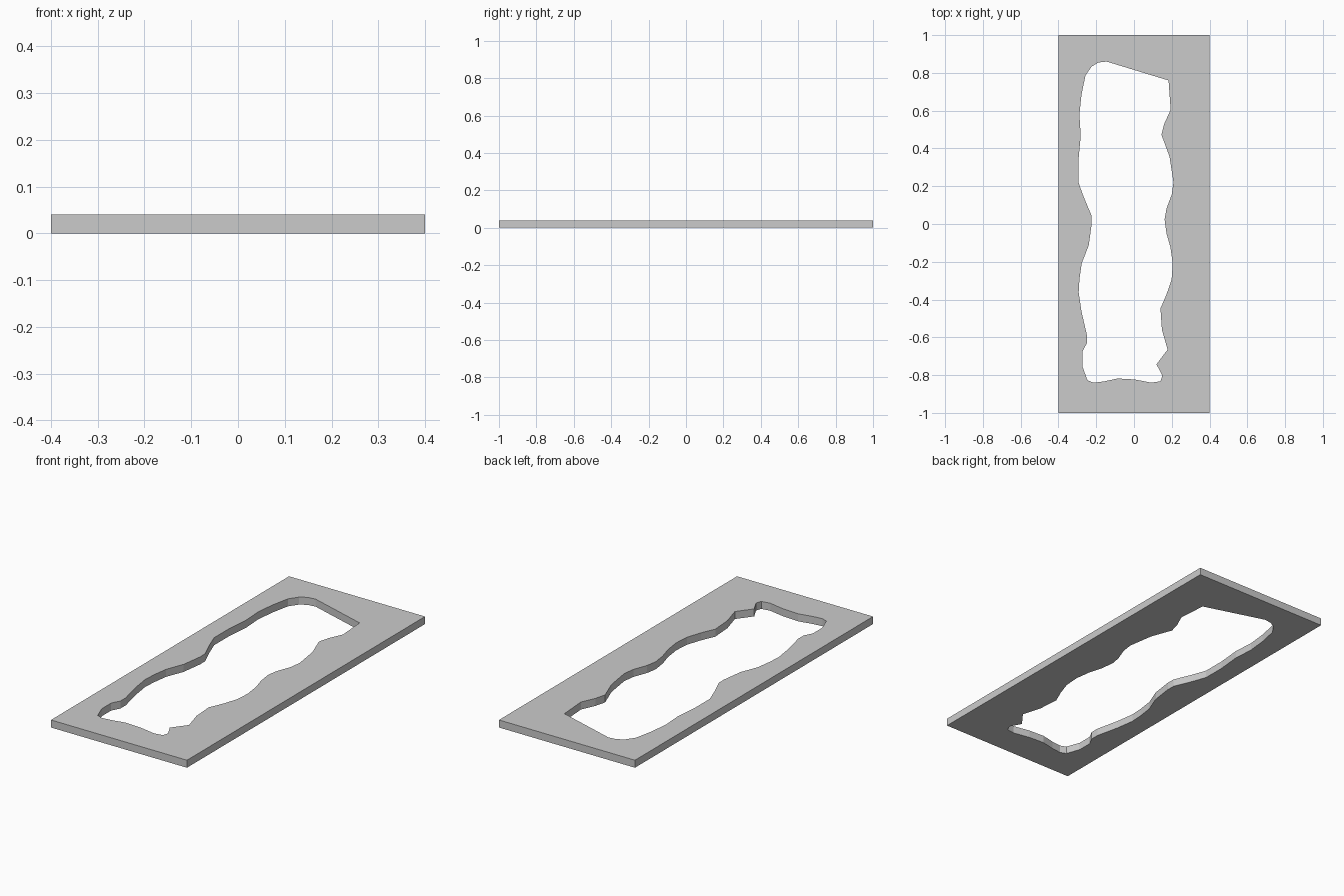
import bpy, bmesh

THICKNESS = 0.04

# rectangular outer edge
outer = [(-0.4, -1), (0.4, -1), (0.4, 1), (-0.4, 1)]

# irregular opening, clockwise from the top peak
opening = [
    (-0.145, 0.86), (0.183, 0.76), (0.194, 0.605), (0.16, 0.53), (0.145, 0.473),
    (0.188, 0.357), (0.209, 0.22), (0.2, 0.156), (0.172, 0.082), (0.162, 0.024),
    (0.172, -0.05), (0.193, -0.124), (0.205, -0.21), (0.199, -0.294), (0.172, -0.373),
    (0.14, -0.447), (0.148, -0.56), (0.178, -0.665), (0.119, -0.743), (0.15, -0.802),
    (0.14, -0.833), (0.092, -0.84), (0.003, -0.823), (-0.087, -0.818), (-0.161, -0.834),
    (-0.214, -0.84), (-0.246, -0.828), (-0.273, -0.754), (-0.273, -0.675),
    (-0.25, -0.632), (-0.25, -0.585), (-0.278, -0.463), (-0.293, -0.362),
    (-0.289, -0.294), (-0.277, -0.209), (-0.24, -0.114), (-0.224, 0.0), (-0.225, 0.045),
    (-0.267, 0.145), (-0.294, 0.22), (-0.294, 0.34), (-0.282, 0.468), (-0.289, 0.58),
    (-0.278, 0.685), (-0.257, 0.786), (-0.224, 0.834), (-0.188, 0.855),
]


def add_loop(bm, points):
    verts = [bm.verts.new((x, y, 0)) for x, y in points]
    return [bm.edges.new((a, b)) for a, b in zip(verts, verts[1:] + verts[:1])]


# flat plate with the opening, raised to its thickness
bm = bmesh.new()
edges = add_loop(bm, outer) + add_loop(bm, opening)
bmesh.ops.triangle_fill(bm, edges=edges, use_beauty=True, use_dissolve=False)
raised = bmesh.ops.extrude_face_region(bm, geom=bm.faces[:], use_keep_orig=True)
top = [v for v in raised["geom"] if isinstance(v, bmesh.types.BMVert)]
bmesh.ops.translate(bm, verts=top, vec=(0, 0, THICKNESS))
bmesh.ops.recalc_face_normals(bm, faces=bm.faces[:])

mesh = bpy.data.meshes.new("frame_plate")
bm.to_mesh(mesh)
bm.free()
plate = bpy.data.objects.new("frame_plate", mesh)
bpy.context.collection.objects.link(plate)
